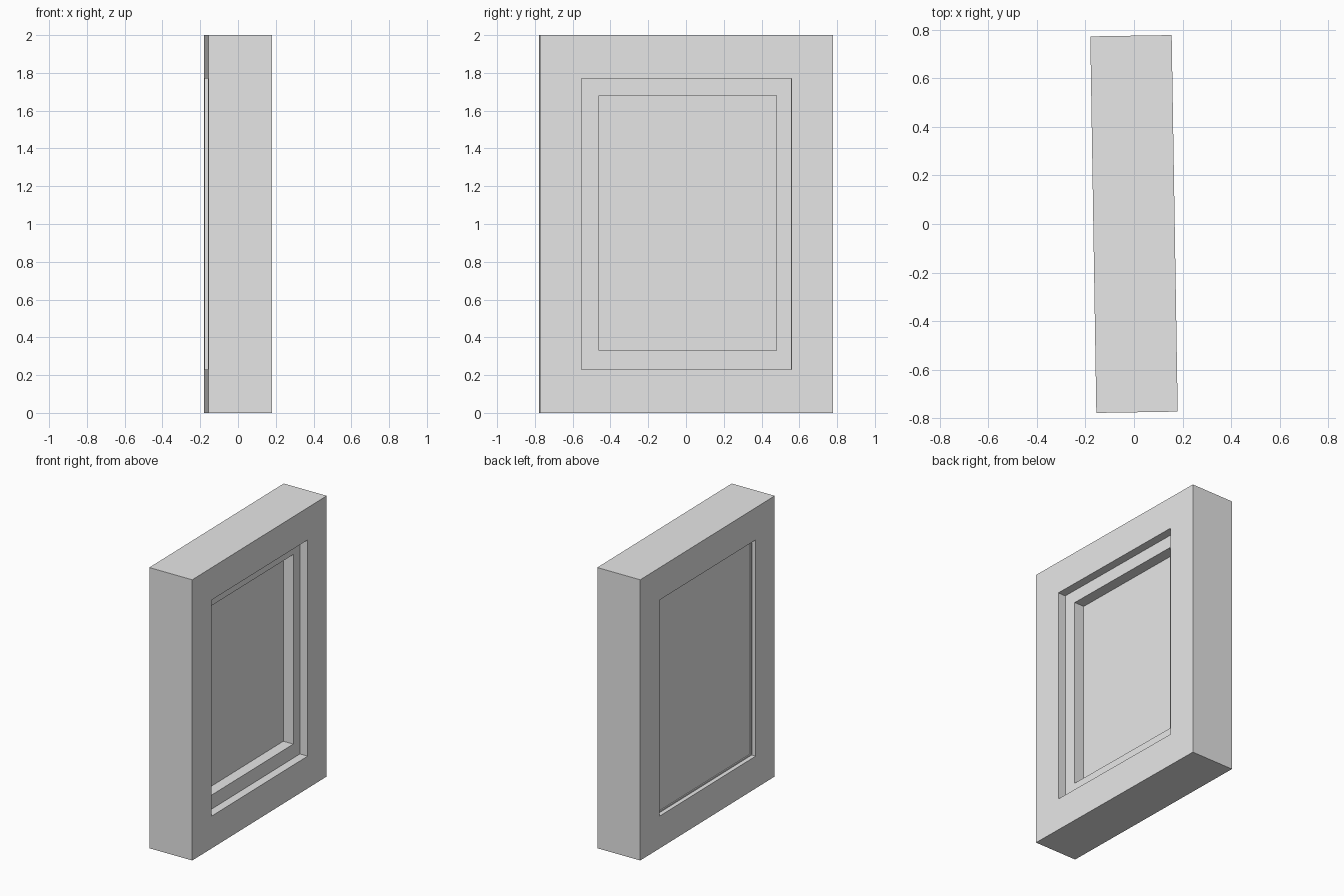
import bpy, bmesh, math

cube = bpy.data.objects.get("Cube")
if cube:
    bpy.data.objects.remove(cube, do_unlink=True)

grey = bpy.data.materials.new("light_grey")
grey.use_nodes = True
grey.diffuse_color = (0.8, 0.8, 0.8, 1)
grey.node_tree.nodes["Principled BSDF"].inputs["Base Color"].default_value = (0.8, 0.8, 0.8, 1)

TILT = math.radians(0.92)   # slight turn about the vertical axis
HALF = 0.1675               # half thickness of the frame
OUTER = (0, 1, 0.775, 1.0)  # centre y, centre z, half width, half height
OPENING = (0, 1, 0.555, 0.77)
TRAY = (0.008, 1.005, 0.47, 0.675)
BACK = (0.004, 1.004, 0.55, 0.765)


def stepped_part(name, steps, closed):
    """Join rectangles at successive x positions; cap the ends unless closed."""
    bm = bmesh.new()
    rings = []
    for x, (cy, cz, w, h) in steps:
        rings.append([bm.verts.new((x, cy + sy * w, cz + sz * h))
                      for sy, sz in ((-1, -1), (1, -1), (1, 1), (-1, 1))])
    pairs = list(zip(rings, rings[1:]))
    if closed:
        pairs.append((rings[-1], rings[0]))
    else:
        bm.faces.new(rings[0])
        bm.faces.new(rings[-1])
    for a, b in pairs:
        for i in range(4):
            j = (i + 1) % 4
            bm.faces.new((a[i], a[j], b[j], b[i]))
    bmesh.ops.recalc_face_normals(bm, faces=bm.faces)
    mesh = bpy.data.meshes.new(name)
    bm.to_mesh(mesh)
    bm.free()
    mesh.materials.append(grey)
    obj = bpy.data.objects.new(name, mesh)
    obj.rotation_euler.z = TILT
    bpy.context.collection.objects.link(obj)
    return obj


# Thick rectangular surround
stepped_part("frame", [(HALF, OUTER), (HALF, OPENING),
                       (-HALF, OPENING), (-HALF, OUTER)], True)

# Panel with a deep tray on one side and a shallow step on the other
stepped_part("panel", [(0.03, TRAY), (0.1075, TRAY), (0.1075, OPENING),
                       (-0.1375, OPENING), (-0.1375, BACK), (-0.13, BACK)], False)
